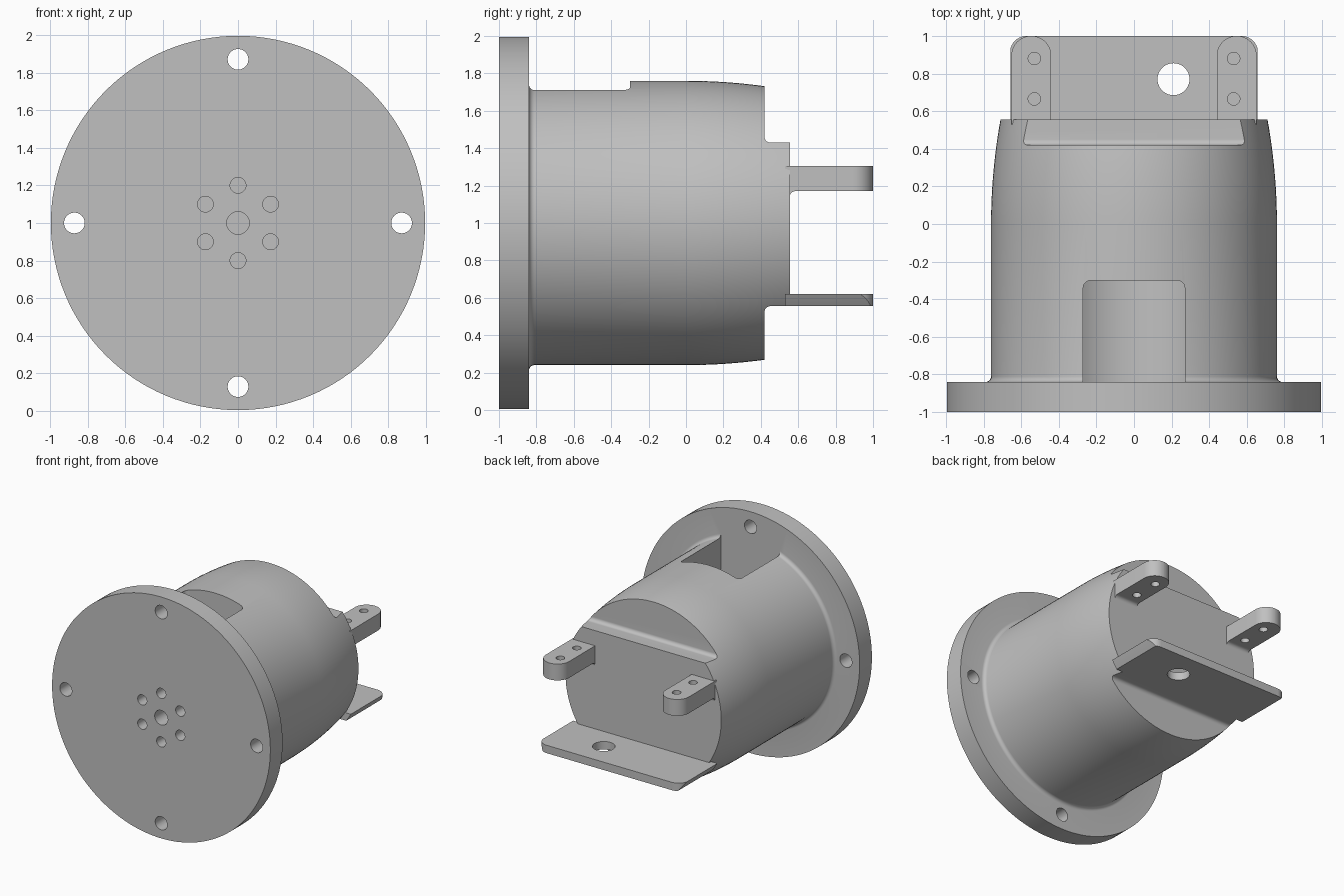
import bpy, bmesh, math
from mathutils import Matrix, Vector

cube = bpy.data.objects.get("Cube")
if cube:
    bpy.data.objects.remove(cube, do_unlink=True)

CZ = 1.0        # height of the main axis
BACK = 0.555    # rear face of the body

# One plain grey for everything
grey = bpy.data.materials.new("plain grey")
grey.use_nodes = True
grey.diffuse_color = (0.53, 0.53, 0.53, 1)
bsdf = next(n for n in grey.node_tree.nodes if n.type == 'BSDF_PRINCIPLED')
bsdf.inputs["Base Color"].default_value = grey.diffuse_color


def finish(name, bm):
    bmesh.ops.recalc_face_normals(bm, faces=bm.faces)
    mesh = bpy.data.meshes.new(name)
    bm.to_mesh(mesh)
    bm.free()
    mesh.materials.append(grey)
    obj = bpy.data.objects.new(name, mesh)
    bpy.context.collection.objects.link(obj)
    return obj


def box(name, xs, ys, zs, radius=0, rounded=None):
    """Box from ranges; edges whose midpoint and direction pass the rule are rounded."""
    bm = bmesh.new()
    bmesh.ops.create_cube(bm, size=1)
    for v in bm.verts:
        v.co = Vector([r[0] if c < 0 else r[1] for c, r in zip(v.co, (xs, ys, zs))])
    if rounded:
        edges = [e for e in bm.edges
                 if rounded((e.verts[0].co + e.verts[1].co) / 2,
                            (e.verts[1].co - e.verts[0].co).normalized())]
        bmesh.ops.bevel(bm, geom=edges, offset=radius, segments=10, profile=0.5,
                        affect='EDGES', clamp_overlap=True)
    return finish(name, bm)


def rod(name, radius, start, end, sides=40):
    a, b = Vector(start), Vector(end)
    d = b - a
    bm = bmesh.new()
    matrix = Matrix.Translation((a + b) / 2) @ d.to_track_quat('Z', 'Y').to_matrix().to_4x4()
    bmesh.ops.create_cone(bm, cap_ends=True, segments=sides, radius1=radius,
                          radius2=radius, depth=d.length, matrix=matrix)
    return finish(name, bm)


def lathe(name, profile, steps=128):
    """Turn (radius, y) points about the main axis."""
    bm = bmesh.new()
    verts = [bm.verts.new((r, y, CZ)) for r, y in profile]
    edges = [bm.edges.new(pair) for pair in zip(verts, verts[1:])]
    bmesh.ops.spin(bm, geom=verts + edges, cent=(0, 0, CZ), axis=(0, 1, 0),
                   angle=math.tau, steps=steps)
    bmesh.ops.remove_doubles(bm, verts=bm.verts, dist=1e-4)
    return finish(name, bm)


def combine(obj, tool, operation='DIFFERENCE'):
    mod = obj.modifiers.new("cut", 'BOOLEAN')
    mod.operation, mod.object, mod.solver = operation, tool, 'EXACT'
    graph = bpy.context.evaluated_depsgraph_get()
    mesh = bpy.data.meshes.new_from_object(obj.evaluated_get(graph))
    obj.modifiers.clear()
    obj.data = mesh
    bpy.data.objects.remove(tool, do_unlink=True)


def smooth(obj):
    bpy.ops.object.select_all(action='DESELECT')
    obj.select_set(True)
    bpy.context.view_layer.objects.active = obj
    bpy.ops.object.shade_smooth_by_angle(angle=math.radians(30))


def upright(mid, d):
    return abs(d.z) > 0.9


# Flange and tapered body, joined by a small fillet
R, FL, F = 0.76, -0.84, 0.03
profile = [(0, -1), (0.995, -1), (0.995, FL)]
for i in range(7):
    a = math.pi / 2 * i / 6
    profile.append((R + F - F * math.sin(a), FL + F - F * math.cos(a)))
for i in range(13):
    t = i / 12
    profile.append((R - 0.05 * t ** 2, BACK * t))
profile.append((0, BACK))
body = lathe("flanged_body", profile)

# Motor cavity and the window above it
combine(body, rod("cavity", 0.45, (0, FL, CZ), (0, 0.3, CZ), 64))
combine(body, box("window", (-0.27, 0.27), (FL, -0.3), (CZ, 2), 0.04,
                  lambda m, d: upright(m, d) and m.y > -0.5))

# Steps across the top and bottom of the rear face
STEP = 0.42
combine(body, box("top_step", (-1, 1), (STEP, 1), (1.43, 2), F,
                  lambda m, d: abs(d.x) > 0.9 and m.y < 0.5 and m.z < 1.5))
combine(body, box("bottom_step", (-1, 1), (STEP, 1), (0, BACK), F,
                  lambda m, d: abs(d.x) > 0.9 and m.y < 0.5 and m.z > 0.5))

# Four flange bolt holes, the shaft hole and six screw holes
holes = [(0.055, 0.87, math.tau * k / 4) for k in range(4)]
holes += [(0.042, 0.2, math.pi / 2 + math.tau * k / 6) for k in range(6)]
holes.append((0.06, 0, 0))
for radius, ring, a in holes:
    x, z = ring * math.cos(a), CZ + ring * math.sin(a)
    combine(body, rod("hole", radius, (x, -1.1, z), (x, -0.8, z)))
smooth(body)

# Lower rear plate, its sides following the body's round, with one hole
plate = box("rear_plate", (-0.66, 0.66), (0.53, 1), (BACK, 0.62), 0.09,
            lambda m, d: upright(m, d) and m.y > 0.9)
combine(plate, rod("round", R, (0, 0, CZ), (0, 1.2, CZ), 128), 'INTERSECT')
combine(plate, rod("hole", 0.085, (0.21, 0.77, 0.4), (0.21, 0.77, 0.8)))
smooth(plate)

# Pair of rear lugs with two holes each and a fillet below the root
for side, word in ((1, "left"), (-1, "right")):
    xs = sorted((side * 0.44, side * 0.652))
    lug = box(word + "_lug", xs, (0.53, 1), (1.17, 1.305), 0.105,
              lambda m, d: upright(m, d) and m.y > 0.9)
    for y in (0.665, 0.88):
        combine(lug, rod("hole", 0.033, (side * 0.53, y, 1), (side * 0.53, y, 1.5)))
    smooth(lug)
    fillet = box(word + "_lug_fillet", xs, (0.54, BACK + F), (1.17 - F, 1.18))
    combine(fillet, rod("cove", F, (-1, BACK + F, 1.17 - F), (1, BACK + F, 1.17 - F)))
    smooth(fillet)
